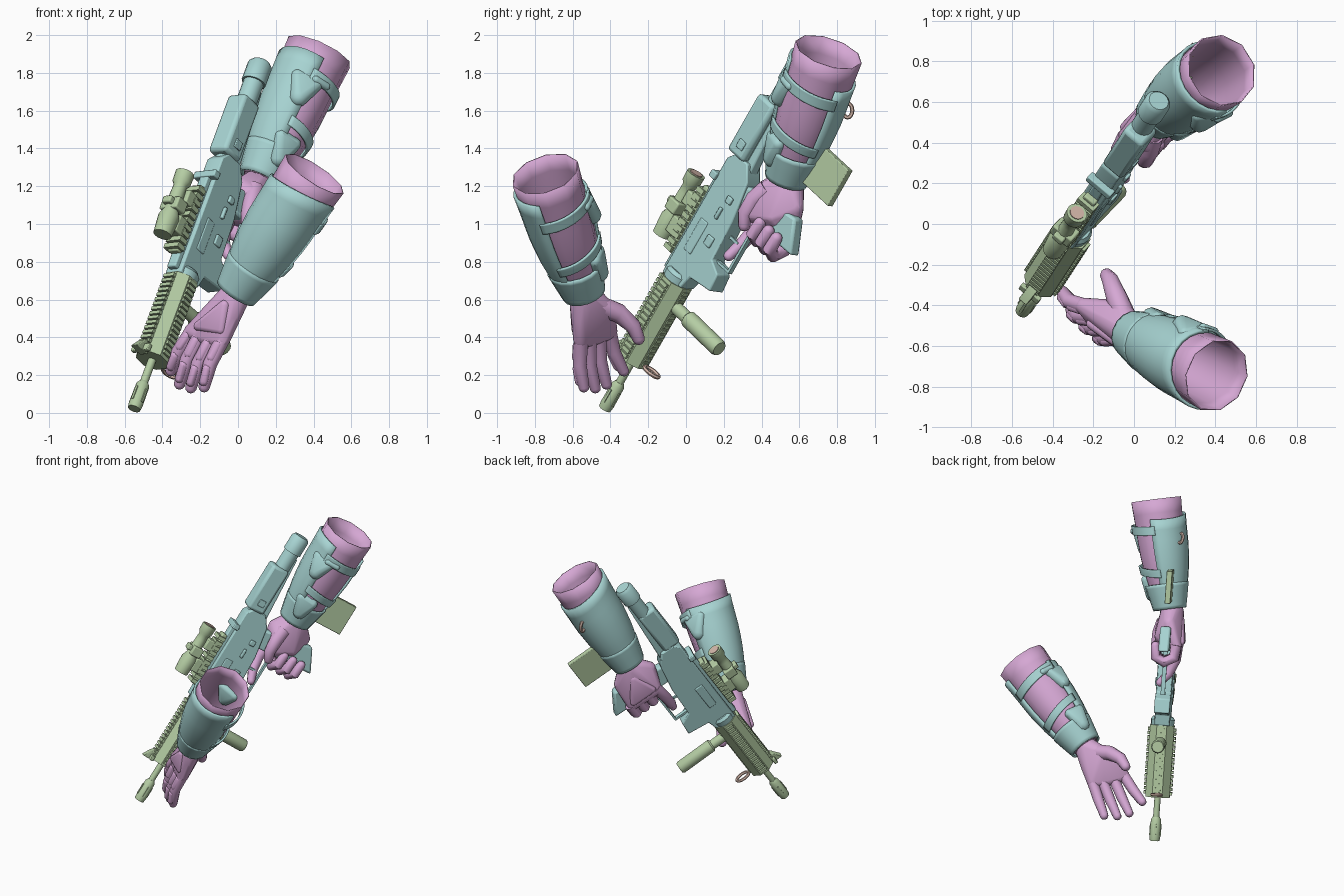
import bpy, bmesh, math
from mathutils import Vector, Matrix

cube = bpy.data.objects.get("Cube")
if cube:
    bpy.data.objects.remove(cube, do_unlink=True)


def material(name, color):
    mat = bpy.data.materials.new(name)
    mat.use_nodes = True
    mat.diffuse_color = (*color, 1)
    mat.node_tree.nodes["Principled BSDF"].inputs["Base Color"].default_value = (*color, 1)
    return mat


TEAL = material("pale teal", (.39, .66, .65))
PINK = material("soft pink", (.67, .39, .66))
GREEN = material("sage green", (.46, .61, .37))
TAN = material("dusty tan", (.64, .46, .39))

# Rifle frame: x runs back from the muzzle, y to its left side, z to its top
back = Vector((.306, .471, .827)).normalized()
left = back.cross(Vector((-.575, -.6, .557))).normalized()
up = left.cross(back)
GUN = Matrix((back, left, up)).transposed().to_4x4()
GUN.translation = (-.55, -.43, .022)
WORLD = Matrix.Identity(4)


def finish(name, mat, bm, frame=WORLD, thick=0, bevel=0):
    bmesh.ops.recalc_face_normals(bm, faces=bm.faces)
    bm.transform(frame)
    mesh = bpy.data.meshes.new(name)
    bm.to_mesh(mesh)
    bm.free()
    mesh.materials.append(mat)
    mesh.shade_smooth()
    mesh.set_sharp_from_angle(angle=math.radians(40))
    obj = bpy.data.objects.new(name, mesh)
    bpy.context.collection.objects.link(obj)
    if thick:
        mod = obj.modifiers.new("thickness", 'SOLIDIFY')
        mod.thickness, mod.offset = thick, 0
    if bevel:
        mod = obj.modifiers.new("soft edges", 'BEVEL')
        mod.width, mod.segments, mod.limit_method = bevel, 2, 'ANGLE'
    return obj


def boxes(name, mat, spans, bevel=0, frame=GUN):
    bm = bmesh.new()
    for lo, hi in spans:
        lo, hi = Vector(lo), Vector(hi)
        place = Matrix.Translation((lo + hi) / 2) @ Matrix.Diagonal((*(hi - lo), 1))
        bmesh.ops.create_cube(bm, size=1, matrix=place)
    return finish(name, mat, bm, frame, bevel=bevel)


def prism(name, mat, outline, half, bevel=.008):
    bm = bmesh.new()
    face = bm.faces.new([bm.verts.new((a, -half, u)) for a, u in outline])
    new = bmesh.ops.extrude_face_region(bm, geom=[face])["geom"]
    moved = [v for v in new if isinstance(v, bmesh.types.BMVert)]
    bmesh.ops.translate(bm, verts=moved, vec=(0, 2 * half, 0))
    return finish(name, mat, bm, GUN, bevel=bevel)


def tube(name, mat, pts, radii, sides=12, frame=GUN, ref=(0, 0, 1), rounded=False, turn=0):
    pts, radii, ref = [Vector(p) for p in pts], list(radii), Vector(ref)
    if rounded:
        tip = (pts[-1] - pts[-2]).normalized() * radii[-1]
        pts += [pts[-1] + tip * .5, pts[-1] + tip * .8]
        radii += [radii[-1] * .8, radii[-1] * .4]
    bm, rings = bmesh.new(), []
    for i, (p, r) in enumerate(zip(pts, radii)):
        j = max(i - 1, 0)
        k = min(i + 1, len(pts) - 1)
        axis = (pts[k] - pts[j]).normalized()
        e1 = (ref - axis * ref.dot(axis)).normalized()
        e2 = axis.cross(e1)
        angles = [math.tau * (n + turn) / sides for n in range(sides)]
        rings.append([bm.verts.new(p + (e1 * math.cos(t) + e2 * math.sin(t)) * r) for t in angles])
    for a, b in zip(rings, rings[1:]):
        for n in range(sides):
            m = (n + 1) % sides
            bm.faces.new((a[n], a[m], b[m], b[n]))
    bm.faces.new(rings[0])
    bm.faces.new(rings[-1])
    return finish(name, mat, bm, frame)


def barrel(name, mat, steps, u=0, sides=16, turn=0):
    return tube(name, mat, [(a, 0, u) for a, r in steps], [r for a, r in steps], sides, turn=turn)


def hull(name, mat, balls, frame=WORLD):
    bm = bmesh.new()
    for p, r in balls:
        bmesh.ops.create_icosphere(bm, subdivisions=2, radius=r, matrix=Matrix.Translation(p))
    res = bmesh.ops.convex_hull(bm, input=bm.verts)
    inner = [g for g in res["geom_interior"] if isinstance(g, bmesh.types.BMVert)]
    bmesh.ops.delete(bm, geom=inner, context='VERTS')
    return finish(name, mat, bm, frame)


def loop(name, center, frame, size):
    # Wire loop standing across the frame's x axis
    bm = bmesh.new()
    rings, wire = [], .011
    for i in range(16):
        t = math.tau * i / 16
        out = Vector((0, math.cos(t), math.sin(t)))
        mid = Vector(center) + Vector((0, out.y * size, out.z * size * 1.5))
        rings.append([bm.verts.new(mid + (out * math.cos(q) + Vector((math.sin(q), 0, 0))) * wire)
                      for q in [math.tau * n / 6 for n in range(6)]])
    for i in range(16):
        for n in range(6):
            a, b, m = rings[i], rings[(i + 1) % 16], (n + 1) % 6
            bm.faces.new((a[n], a[m], b[m], b[n]))
    return finish(name, TAN, bm, frame)


# Barrel, muzzle and handguard
barrel("barrel", GREEN, [(.1, .022), (.4, .022)])
barrel("muzzle", GREEN, [(0, .034), (.03, .038), (.15, .036), (.17, .024)])
boxes("muzzle_slots", GREEN, [((.04, -.041, -.007), (.12, .041, .007)),
                              ((.04, -.007, -.041), (.12, .007, .041))])
barrel("handguard", GREEN, [(.31, .092), (.82, .092)], sides=8, turn=.5)
teeth = []
for i in range(16):
    a = .33 + i * .03
    teeth += [((a, -.036, .07), (a + .02, .036, .103)), ((a, -.02, -.092), (a + .02, .02, -.07))]
    for y in (-.086, .086):
        teeth.append(((a, y - .014, -.028), (a + .02, y + .014, .028)))
boxes("rail_teeth", GREEN, teeth)
prism("front_sight", GREEN, [(.3, .07), (.4, .07), (.36, .12), (.3, .16)], .025, .004)
boxes("sight_wings", GREEN, [((.3, -.06, .09), (.34, .06, .115))], .004)
tube("fore_grip", GREEN, [(.7, 0, -.08), (.7, 0, -.18), (.7, 0, -.19), (.695, 0, -.45), (.695, 0, -.465)],
     [.035, .035, .047, .047, .04], 16, ref=(1, 0, 0))
loop("front_sling_loop", (.335, 0, -.15), GUN, .034)

# Receiver, grip and stock
prism("receiver", TEAL, [(.82, -.08), (.82, .08), (1.55, .08), (1.6, .04), (1.6, -.06), (1.52, -.12),
                         (1.3, -.16), (1.06, -.17), (1.02, -.25), (.92, -.26), (.9, -.1)], .055)
prism("upper_rail", TEAL, [(.84, .07), (.84, .11), (1.42, .11), (1.46, .07)], .03)
barrel("barrel_nut", TEAL, [(.8, .078), (.86, .085), (.88, .07)])
boxes("receiver_details", TEAL, [((1.0, -.063, -.03), (1.2, .06, .03)), ((1.25, .05, -.07), (1.32, .072, -.05)),
                                 ((1.1, .05, -.12), (1.16, .067, -.07)), ((1.36, .05, -.1), (1.4, .07, -.06)),
                                 ((1.41, -.075, .07), (1.45, .075, .115))], .006)
boxes("trigger_guard", TEAL, [((1.05, -.015, -.28), (1.36, .015, -.265)), ((1.05, -.015, -.28), (1.065, .015, -.16)),
                              ((1.2, -.008, -.23), (1.215, .008, -.15))])
prism("pistol_grip", TEAL, [(1.36, -.12), (1.5, -.11), (1.55, -.5), (1.375, -.595)], .038, .015)
barrel("stock_tube", TEAL, [(1.55, .055), (2.08, .055), (2.08, .066), (2.19, .066), (2.21, .05)], u=.008)
boxes("cheek_rest", TEAL, [((1.59, -.055, -.035), (1.95, .072, .1))], .02)
boxes("cheek_rest_latch", TEAL, [((1.64, .068, .0), (1.69, .08, .05))], .004)
prism("stock_web", TEAL, [(1.55, -.09), (1.55, 0), (2.05, 0), (2.05, -.05)], .03)

# Optic on its mount
barrel("optic", GREEN, [(.95, .05), (1.06, .058), (1.1, .042), (1.22, .038), (1.26, .036),
                        (1.28, .05), (1.34, .052)], u=.245)
barrel("optic_lens", TAN, [(1.33, .036), (1.345, .036)], u=.245)
boxes("optic_mount", GREEN, [((.92, -.035, .1), (1.34, .035, .14)), ((1.0, -.045, .13), (1.1, .045, .21)),
                             ((1.18, -.045, .13), (1.26, .045, .21)), ((1.1, -.06, .2), (1.17, .06, .28)),
                             ((1.12, -.03, .27), (1.16, .03, .31))], .008)
boxes("mount_teeth", GREEN, [((.93 + i * .04, -.05, .105), (.957 + i * .04, .05, .16)) for i in range(10)])


def arm(side, wrist, elbow, opening, pad_sign):
    wrist, elbow = Vector(wrist), Vector(elbow)
    axis = (elbow - wrist).normalized()
    e1 = Vector(opening)
    e1 = (e1 - axis * e1.dot(axis)).normalized()
    e2 = axis.cross(e1)
    outline = [(0, .092), (.15, .118), (.35, .15), (.55, .168), (.75, .172), (1, .182)]

    def radius(t):
        for (t0, r0), (t1, r1) in zip(outline, outline[1:]):
            if t <= t1:
                return r0 + (r1 - r0) * (t - t0) / (t1 - t0)

    def spot(t, angle, lift):
        out = e1 * math.cos(angle) + e2 * math.sin(angle)
        return wrist.lerp(elbow, t) + out * (radius(t) + lift)

    def wrap(part, mat, t0, t1, a0, a1, lift, thick, slant=0, steps=16):
        bm, rows = bmesh.new(), []
        for i in range(9):
            row = []
            for j in range(steps + 1):
                angle = math.radians(a0 + (a1 - a0) * j / steps)
                t = t0 + (t1 - t0) * i / 8 + slant * math.sin(angle)
                row.append(bm.verts.new(spot(min(max(t, 0), 1), angle, lift)))
            rows.append(row)
        for a, b in zip(rows, rows[1:]):
            for j in range(steps):
                bm.faces.new((a[j], a[j + 1], b[j + 1], b[j]))
        bmesh.ops.remove_doubles(bm, verts=bm.verts, dist=.0005)
        finish(side + part, mat, bm, thick=thick)

    # Sleeve, armour shell, straps and pads
    wrap("_sleeve", PINK, 0, 1, 0, 360, 0, .006, steps=10)
    wrap("_arm_guard", TEAL, .1, .86, 52, 308, .012, .016, -.05)
    wrap("_wrist_cuff", TEAL, 0, .23, 0, 360, .018, .014)
    wrap("_lower_strap", TEAL, .33, .4, -60, 60, .018, .014, .05 * pad_sign)
    wrap("_upper_strap", TEAL, .7, .78, -60, 60, .018, .014, .03 * pad_sign)
    edge = math.radians(62) * pad_sign
    for name, t, shift in (("_upper_pad", .58, 1), ("_lower_pad", .15, .7)):
        turn = edge * shift
        hull(side + name, TEAL, [(spot(t, turn, 0), .05), (spot(t + .14, turn - edge * .3, 0), .035),
                                 (spot(t + .14, turn + edge * .3, 0), .035)])
    hull(side + "_buckle", TEAL, [(spot(.74, edge * k, .018), .022) for k in (.45, .8)])
    return spot


arm("left", (-.012, -.54, .635), (.405, -.745, 1.265), (1, .45, 0), 1)
spot = arm("right", (.115, .53, 1.235), (.43, .755, 1.91), (1, -.35, 0), -1)
loop("arm_ring", spot(.62, math.radians(116), .025), WORLD, .025)

# Flat pouch under the right forearm
pouch = GUN.copy()
pouch.translation = (.3, .745, 1.255)
boxes("pouch", GREEN, [((-.115, -.02, -.12), (.115, .02, .12))], .004, pouch)

# Left hand: open, fingers pointing down
knuckles = [(-.245, -.405, .43), (-.2, -.46, .41), (-.14, -.51, .39), (-.085, -.555, .385)]
tips = [(-.355, -.33, .22), (-.31, -.42, .15), (-.25, -.48, .13), (-.18, -.54, .135)]
hull("left_palm", PINK, [((-.01, -.54, .63), .08)] + [(k, .042) for k in knuckles]
     + [((-.06, -.43, .55), .055), ((-.035, -.56, .5), .045)])
hull("left_knuckle_guard", PINK, [((-.07, -.585, .57), .03), ((-.21, -.49, .46), .026), ((-.09, -.58, .44), .026)])
for label, k, t in zip(("index", "middle", "ring", "little"), knuckles, tips):
    k, t = Vector(k), Vector(t)
    mid = k.lerp(t, .5) + Vector((-.015, -.015, 0))
    tube("left_" + label + "_finger", PINK, [k, mid, t], [.04, .038, .03], 10, WORLD, (1, 0, 0), True)
    for part, a, b in (("_upper_plate", k, mid), ("_lower_plate", mid, t)):
        hull("left_" + label + part, PINK, [(a.lerp(b, f) + Vector((-.01, -.018, 0)), .025) for f in (.2, .75)])
tube("left_thumb", PINK, [(-.04, -.47, .57), (-.085, -.36, .53), (-.115, -.28, .46), (-.135, -.25, .39)],
     [.058, .053, .043, .034], 10, WORLD, (1, 0, 0), True)

# Right hand: closed around the pistol grip
hull("right_palm", PINK, [((1.65, -.03, -.3), .08), ((1.52, .035, -.22), .05), ((1.55, -.03, -.2), .055),
                          ((1.4, -.08, -.24), .04), ((1.41, -.08, -.44), .04), ((1.57, -.02, -.42), .05),
                          ((1.4, .04, -.24), .04), ((1.47, .045, -.37), .035)], GUN)
hull("right_knuckle_guard", PINK, [((1.59, -.085, -.32), .035), ((1.44, -.11, -.26), .026),
                                   ((1.44, -.11, -.42), .026)], GUN)
for label, u in (("middle", -.31), ("ring", -.385), ("little", -.455)):
    path = [(1.42, -.08, u), (1.33, -.07, u), (1.295, 0, u - .01), (1.33, .06, u - .02), (1.41, .065, u - .025)]
    tube("right_" + label + "_finger", PINK, path, [.04, .04, .039, .037, .032], 10, rounded=True)
tube("right_index_finger", PINK, [(1.42, -.08, -.24), (1.3, -.07, -.225), (1.2, -.03, -.225), (1.13, .03, -.235)],
     [.042, .04, .035, .028], 10, rounded=True)
tube("right_thumb", PINK, [(1.56, .03, -.24), (1.48, .06, -.22), (1.39, .07, -.22), (1.33, .06, -.25)],
     [.055, .048, .04, .032], 10, rounded=True)
